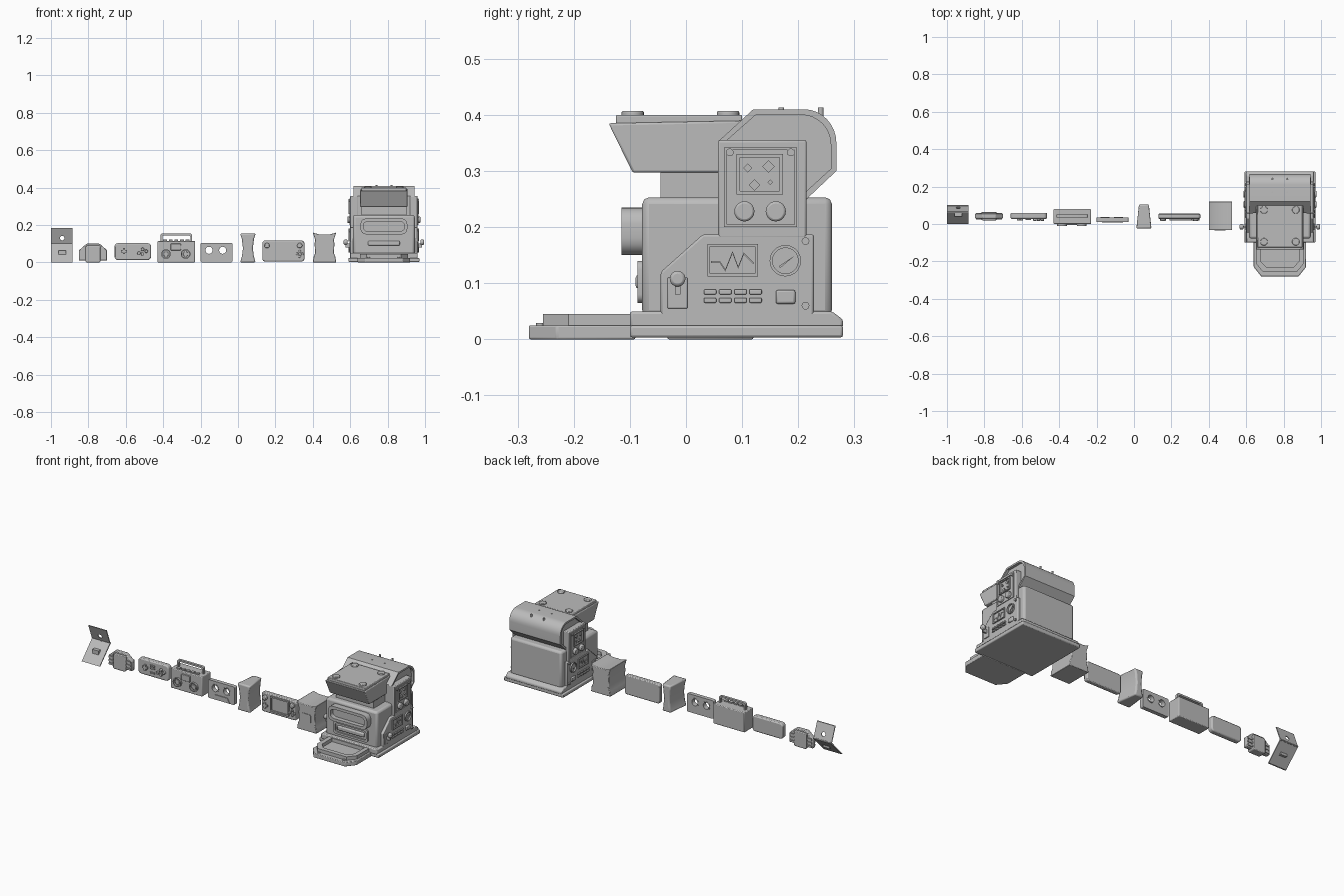
import bpy
import bmesh
import math
from mathutils import Vector

default_cube = bpy.data.objects.get("Cube")
if default_cube:
    bpy.data.objects.remove(default_cube)

grey = bpy.data.materials.new("plain grey")
grey.use_nodes = True
colour = (.5, .5, .5, 1)
grey.diffuse_color = colour
grey.node_tree.nodes["Principled BSDF"].inputs["Base Color"].default_value = colour
parts = []


def place(axis, a, b, depth):
    return {"x": (depth, a, b), "y": (a, depth, b), "z": (a, b, depth)}[axis]


def finish(name, bm, bevel=0):
    bmesh.ops.recalc_face_normals(bm, faces=bm.faces)
    mesh = bpy.data.meshes.new(name)
    bm.to_mesh(mesh)
    bm.free()
    obj = bpy.data.objects.new(name, mesh)
    bpy.context.collection.objects.link(obj)
    mesh.materials.append(grey)
    if bevel:
        mod = obj.modifiers.new("soft edges", "BEVEL")
        mod.width, mod.segments, mod.limit_method = bevel, 2, "ANGLE"
    parts.append(obj)
    return obj


def prism(name, outline, axis, start, end, bevel=0):
    bm = bmesh.new()
    near, far = [[bm.verts.new(place(axis, a, b, d)) for a, b in outline] for d in (start, end)]
    bm.faces.new(near)
    bm.faces.new(far)
    for i in range(len(near)):
        bm.faces.new((near[i - 1], near[i], far[i], far[i - 1]))
    return finish(name, bm, bevel)


def ring(name, outline, axis, start, end, margin):
    lows, highs = [[pick(p[k] for p in outline) for k in (0, 1)] for pick in (min, max)]
    mid = [(lo + hi) / 2 for lo, hi in zip(lows, highs)]
    fit = [1 - 2 * margin / (hi - lo) for lo, hi in zip(lows, highs)]
    inner = [[m + (v - m) * f for v, m, f in zip(p, mid, fit)] for p in outline]
    bm = bmesh.new()
    loops = [[bm.verts.new(place(axis, a, b, d)) for a, b in loop]
             for loop, d in ((outline, start), (inner, start), (inner, end), (outline, end))]
    for k in range(len(loops)):
        one, two = loops[k - 1], loops[k]
        for i in range(len(one)):
            bm.faces.new((one[i - 1], one[i], two[i], two[i - 1]))
    return finish(name, bm)


def rect(left, right, low, high):
    return [(left, low), (right, low), (right, high), (left, high)]


def rounded(left, right, low, high, radius):
    points = []
    for turn, (a, b) in enumerate(rect(left + radius, right - radius, low + radius, high - radius)):
        for step in range(5):
            angle = math.pi * (1 + turn / 2 + step / 8)
            points.append((a + radius * math.cos(angle), b + radius * math.sin(angle)))
    return points


def circle(a, b, radius, sides=20):
    turns = [math.tau * i / sides for i in range(sides)]
    return [(a + radius * math.cos(t), b + radius * math.sin(t)) for t in turns]


def cut(obj, outline, axis, start, end):
    cutter = prism("cutter", outline, axis, start, end)
    parts.remove(cutter)
    cutter.hide_render = True
    mod = obj.modifiers.new("hole", "BOOLEAN")
    mod.object, mod.solver = cutter, "EXACT"
    bpy.context.view_layer.objects.active = obj
    bpy.ops.object.modifier_apply(modifier=mod.name)
    bpy.data.objects.remove(cutter)


# Machine base and front tray
mid = .78


def span(half):
    return mid - half, mid + half


def wide(name, outline, half, bevel=0):
    return prism(name, outline, "x", *span(half), bevel)


wide("base_plate", rect(-.1, .28, .003, .025), .19, .005)
wide("base_step", [(-.1, .02), (.28, .02), (.28, .035), (.26, .05), (-.1, .05)], .18, .005)
tray = [(mid + s * x, y) for s, x, y in
        ((-1, .14, -.09), (-1, .14, -.23), (-1, .1, -.28), (1, .1, -.28), (1, .14, -.23), (1, .14, -.09))]
prism("tray_floor", tray, "z", 0, .025, .003)
ring("tray_rim", [(mid + (x - mid) * .92, y * .91) for x, y in tray], "z", .02, .045, .025)
for s in (-1, 1):
    prism("tray_bolt", circle(mid + s * .08, -.26, .007), "z", .02, .029)

# Machine body and front openings
wide("body", rect(-.078, .26, .04, .253), .165, .012)
wide("neck", rect(-.045, .1, .25, .3), .12)
ring("viewer_frame", rounded(*span(.125), .15, .235, .03), "y", -.115, -.07, .016)
prism("viewer_glass", rounded(*span(.11), .16, .225, .02), "y", -.09, -.07)
ring("slot_frame", rounded(*span(.11), .065, .14, .015), "y", -.086, -.07, .012)
prism("slot_bar", rect(*span(.085), .09, .115), "y", -.09, -.07, .006)

# Head, lid and rear hood
wide("head", [(-.138, .385), (-.095, .297), (.07, .297), (.12, .39)], .127, .004)
prism("head_lid", rect(*span(.12), -.125, .1), "z", .38, .4, .003)
for s in (-1, 1):
    for y in (-.095, .075):
        prism("lid_bolt", circle(mid + s * .085, y, .02), "z", .39, .407, .003)
hood = [(.06, .25), (.06, .355), (.12, .41)]
for step in range(9):
    angle = math.pi / 2 * (1 - step / 8)
    hood.append((.21 + .058 * math.cos(angle), .35 + .06 * math.sin(angle)))
hood += [(.268, .3), (.215, .25)]
ring("hood_shell", hood, "x", *span(.163), .01)
wide("hood_core", [(.16 + (y - .16) * .97, .33 + (z - .33) * .97) for y, z in hood], .148)
for s in (-1, 1):
    for y in (.17, .24):
        prism("hood_rivet", circle(mid + s * .04, y, .005), "z", .38, .413)


# Matching control panels on both sides
def side(name, outline, inner, outer, bevel=0):
    prism(name, outline, "x", mid + s * inner, mid + s * outer, bevel)


for s in (-1, 1):
    side("lower_console", [(-.045, .04), (-.045, .12), (.03, .187), (.228, .187), (.228, .04)], .15, .18, .004)
    side("upper_console", rect(.057, .215, .18, .355), .14, .18, .004)
    ring("upper_plate", rect(.068, .198, .2, .342), "x", mid + s * .17, mid + s * .184, .005)
    ring("photo_frame", rect(.09, .173, .258, .33), "x", mid + s * .17, mid + s * .188, .006)
    for y, z, size in ((.11, .305, .008), (.147, .308, .011), (.122, .275, .01), (.15, .28, .005)):
        side("photo_tile", circle(y, z, size, 4), .17, .185)
    for y in (.104, .16):
        side("round_knob", circle(y, .228, .018), .17, .195, .004)
    for y, z in ((.078, .333), (.187, .333), (.213, .175), (.213, .06)):
        side("panel_screw", circle(y, z, .007, 10), .17, .188)
    ring("scope_frame", rect(.038, .128, .112, .17), "x", mid + s * .17, mid + s * .186, .005)
    wave = [(.045, .14), (.06, .14), (.07, .125), (.083, .157), (.093, .13), (.103, .155), (.12, .138)]
    side("scope_wave", wave + [(y, z - .004) for y, z in reversed(wave)], .17, .183)
    ring("gauge_frame", circle(.177, .14, .028), "x", mid + s * .17, mid + s * .188, .005)
    side("gauge_needle", [(.165, .13), (.168, .127), (.195, .15)], .17, .184)
    for column in range(4):
        for z in (.065, .08):
            y = .032 + column * .027
            side("small_button", rect(y, y + .022, z, z + .009), .17, .187, .002)
    side("square_button", rect(.16, .195, .063, .088), .17, .188, .004)
    side("lever_plate", rect(-.033, .003, .055, .11), .17, .184, .002)
    side("lever_stem", rect(-.02, -.01, .08, .1), .17, .205)
    side("lever_grip", circle(-.015, .108, .014), .195, .215, .005)

# Folding case: sloped lower leaf and upright leaf with a hole
case = (-1, -.885)
prism("case_lower_leaf", [(0, 0), (.095, .1), (.1, .095), (.007, 0)], "x", *case)
leaf = prism("case_upper_leaf", [(.095, .095), (.06, .185), (.066, .185), (.1, .095)], "x", *case)
cut(leaf, circle(-.94, .13, .012), "y", 0, .2)
prism("case_hinge", circle(.097, .097, .005, 10), "x", *case)
prism("case_clip", rect(-.96, -.92, .04, .06), "z", .04, .065)

# Ribbed gadget
prism("gadget_core", [(-.85, .01), (-.85, .065), (-.81, .1), (-.74, .1), (-.7, .065), (-.7, .01)],
      "y", .03, .055, .004)
prism("gadget_middle", rounded(-.815, -.735, 0, .09, .01), "y", .02, .065, .004)
for row in range(3):
    prism("gadget_rib", rect(-.845, -.705, .015 + row * .02, .025 + row * .02), "y", .025, .06)


# Helpers for the flat gadgets that face forward
def button(name, x, z, radius, front, back, bevel=.002):
    prism(name, circle(x, z, radius, 16), "y", front, back, bevel)


def cross_pad(name, x, z, front, back):
    for long, short in ((.016, .006), (.006, .016)):
        prism(name, rect(x - long, x + long, z - short, z + short), "y", front, back)


# Game controller
prism("controller_body", rounded(-.66, -.465, .013, .103, .018), "y", .028, .06, .006)
cross_pad("controller_pad", -.61, .06, .018, .04)
for x, z in ((-.53, .05), (-.51, .07), (-.49, .06), (-.51, .045)):
    button("controller_button", x, z, .009, .017, .04)
for z in (.035, .06, .075):
    prism("controller_key", rect(-.58, -.55, z, z + .008), "y", .022, .04)

# Portable stereo
prism("stereo_body", rect(-.43, -.23, 0, .115), "y", 0, .08, .004)
ring("stereo_handle", rounded(-.415, -.245, .09, .155, .012), "y", .035, .05, .01)
for x in (-.385, -.28):
    ring("speaker_rim", circle(x, .045, .026), "y", -.01, .02, .006)
    button("speaker_cone", x, .045, .014, -.006, .02)
prism("stereo_deck", rect(-.36, -.305, .065, .1), "y", -.006, .02, .002)
for key in range(5):
    x = -.4 + key * .03
    prism("stereo_key", rect(x, x + .02, .1, .122), "y", .008, .025)

# Tape with two through holes
tape = prism("tape_body", rounded(-.2, -.03, 0, .105, .008), "y", .012, .035)
for x in (-.155, -.082):
    cut(tape, circle(x, .065, .021), "y", -.1, .1)
    ring("tape_hub", circle(x, .065, .024), "y", .01, .037, .005)
prism("tape_foot", [(-.17, .003), (-.155, .03), (-.075, .03), (-.06, .003)], "y", .008, .03)

# Pinched snack bag, narrower toward the back
pinch = [(.043, 0), (.033, .03), (.027, .075), (.033, .125), (.043, .155)]
bag = prism("snack_bag", [(x, z) for x, z in pinch] + [(-x, z) for x, z in reversed(pinch)],
            "y", -.025, .105, .008)
for v in bag.data.vertices:
    v.co.x = .053 + v.co.x * (.65 if v.co.y > 0 else 1)

# Handheld console
prism("handheld_body", rounded(.13, .355, .005, .117, .015), "y", .028, .055, .005)
ring("handheld_screen_frame", rounded(.19, .31, .02, .11, .006), "y", .02, .04, .008)
for x in (.155, .33):
    button("handheld_stick", x, .09, .014, .015, .04, .004)
cross_pad("handheld_pad", .155, .045, .02, .04)
for x, z in ((.33, .06), (.33, .032), (.316, .046), (.344, .046)):
    button("handheld_button", x, z, .007, .02, .04)

# Crumpled carton
edge = [(.0625, 0), (.058, .03), (.05, .05), (.053, .1), (.05, .12), (.0625, .16), (.03, .15)]
prism("carton", [(.4625 + x, z) for x, z in edge] + [(.4625 - x, z) for x, z in reversed(edge)],
      "y", -.033, .12, .003)
prism("carton_label", rounded(.43, .49, .05, .1, .01), "y", -.036, 0)

# Smooth shading with crisp edges
bpy.ops.object.select_all(action="DESELECT")
for part in parts:
    part.select_set(True)
bpy.context.view_layer.objects.active = parts[0]
bpy.ops.object.shade_smooth_by_angle(angle=math.radians(35))
